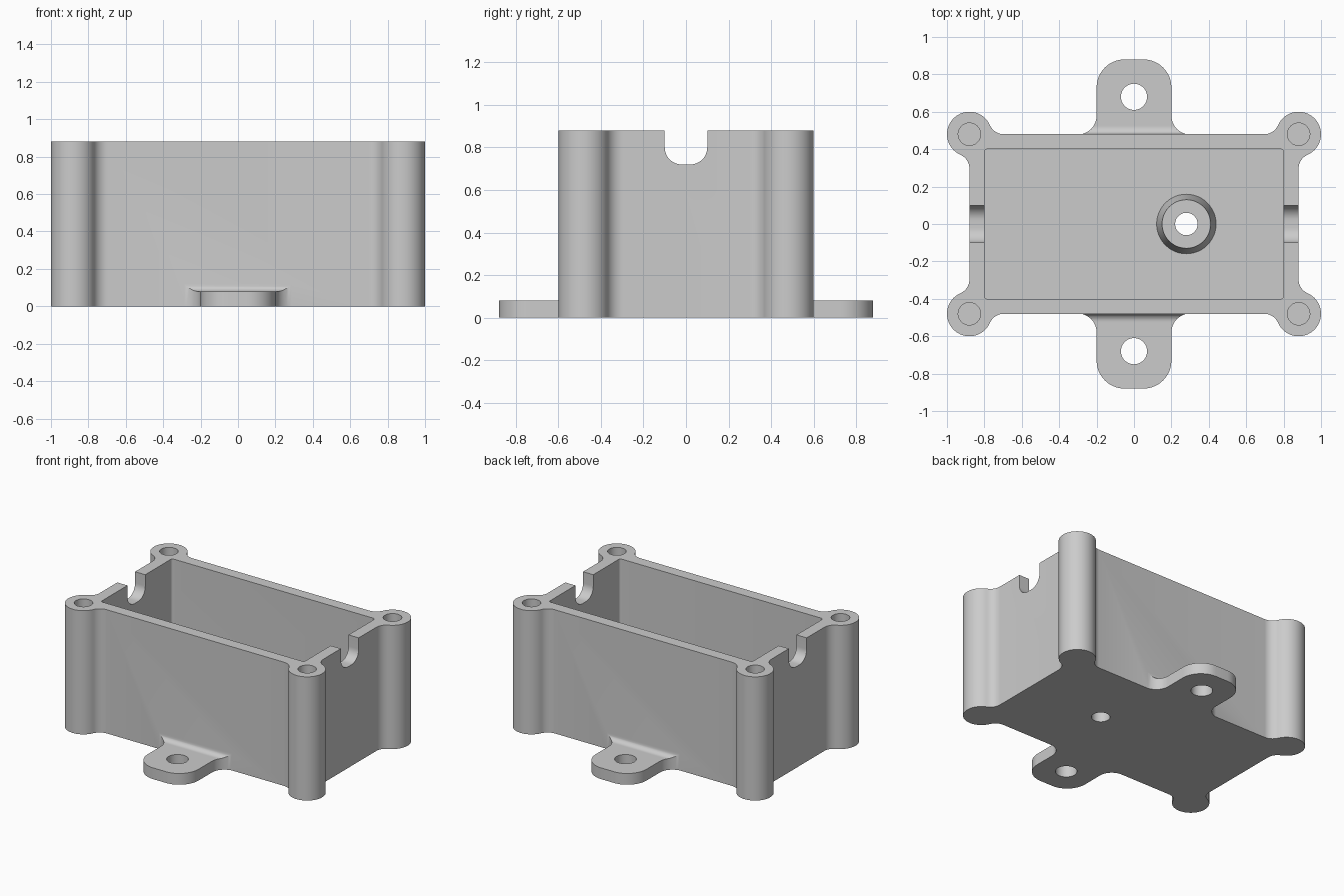
import bpy, bmesh
from math import sin, cos, radians, degrees, atan2, sqrt

cube = bpy.data.objects.get("Cube")
if cube:
    bpy.data.objects.remove(cube)

HEIGHT, FLOOR, WALL = 0.88, 0.08, 0.08
HALF_X, HALF_Y = 0.88, 0.48
POST_R, BLEND_R = 0.12, 0.08
BOSS_X = 0.28

grey = bpy.data.materials.new("grey plastic")
grey.use_nodes = True
colour = (0.6, 0.6, 0.6, 1)
grey.diffuse_color = colour
grey.node_tree.nodes["Principled BSDF"].inputs["Base Color"].default_value = colour


def arc(cx, cy, r, start, end, steps=12):
    angles = [radians(start + (end - start) * i / steps) for i in range(steps + 1)]
    return [(cx + r * cos(a), cy + r * sin(a)) for a in angles]


def mirror_x(points):
    return points + [(-x, y) for x, y in reversed(points)]


def rounded_rect(hx, hy, r):
    half = arc(hx - r, r - hy, r, -90, 0, 6) + arc(hx - r, hy - r, r, 0, 90, 6)
    return mirror_x(half)


def prism(name, outline, low, high, axis="z"):
    """Extrude an outline: (x, y) along z, or (y, z) along x."""
    bm = bmesh.new()
    place = (lambda a, b, c: (a, b, c)) if axis == "z" else (lambda a, b, c: (c, a, b))
    base = bm.faces.new([bm.verts.new(place(a, b, low)) for a, b in outline])
    moved = bmesh.ops.extrude_face_region(bm, geom=[base])["geom"]
    shift = place(0, 0, high - low)
    bmesh.ops.translate(bm, vec=shift, verts=[v for v in moved if isinstance(v, bmesh.types.BMVert)])
    bmesh.ops.remove_doubles(bm, verts=bm.verts, dist=1e-5)
    return finish(name, bm)


def cone(name, x, y, low, high, r_low, r_high):
    bm = bmesh.new()
    bmesh.ops.create_cone(bm, cap_ends=True, segments=48, radius1=r_low,
                          radius2=r_high, depth=high - low)
    bmesh.ops.translate(bm, vec=(x, y, (low + high) / 2), verts=bm.verts)
    return finish(name, bm)


def finish(name, bm):
    bmesh.ops.recalc_face_normals(bm, faces=bm.faces)
    mesh = bpy.data.meshes.new(name)
    bm.to_mesh(mesh)
    bm.free()
    mesh.materials.append(grey)
    obj = bpy.data.objects.new(name, mesh)
    bpy.context.collection.objects.link(obj)
    return obj


def combine(target, tool, operation):
    mod = target.modifiers.new("combine", "BOOLEAN")
    mod.operation, mod.solver, mod.object = operation, "EXACT", tool
    bpy.context.view_layer.objects.active = target
    bpy.ops.object.modifier_apply(modifier=mod.name)
    bpy.data.objects.remove(tool)


# Body outline: corner posts blended into the straight walls
reach = sqrt((POST_R + BLEND_R) ** 2 - BLEND_R ** 2)
turn = degrees(atan2(BLEND_R, reach))
quarter = (arc(HALF_X + BLEND_R, HALF_Y - reach, BLEND_R, 180, 90 + turn)
           + arc(HALF_X, HALF_Y, POST_R, turn - 90, 180 - turn, 32)
           + arc(HALF_X - reach, HALF_Y + BLEND_R, BLEND_R, -turn, -90))
right_half = [(x, -y) for x, y in reversed(quarter)] + quarter
body = prism("enclosure", mirror_x(right_half), 0, HEIGHT)

# Inner cavity
cavity = prism("cavity", rounded_rect(HALF_X - WALL, HALF_Y - WALL, 0.015), FLOOR, HEIGHT + 0.1)
combine(body, cavity, "DIFFERENCE")

# Mounting tabs: plan outline trimmed by a side profile with a filleted root
tab_half = ([(0.3, 0.44)] + arc(0.3, 0.579, 0.1, 270, 180)
            + arc(0.05, 0.73, 0.15, 0, 90))
side = ([(0.43, -0.1), (0.95, -0.1), (0.95, FLOOR)]
        + arc(HALF_Y + 0.04, FLOOR + 0.04, 0.04, 270, 180, 8) + [(0.43, 0.12)])
for sign in (-1, 1):
    tab = prism("mounting_tab", [(x, sign * y) for x, y in mirror_x(tab_half)], 0, 0.14)
    trim = prism("tab_trim", [(sign * y, z) for y, z in side], -0.5, 0.5, "x")
    combine(tab, trim, "INTERSECT")
    combine(body, tab, "UNION")
    combine(body, cone("tab_hole", 0, sign * 0.68, -0.1, 0.3, 0.07, 0.07), "DIFFERENCE")

# Tapered standoff on the floor, with a hole through the base
combine(body, cone("standoff", BOSS_X, 0, 0.04, 0.28, 0.165, 0.13), "UNION")
combine(body, cone("standoff_hole", BOSS_X, 0, -0.1, 0.5, 0.06, 0.06), "DIFFERENCE")

# Blind screw holes in the posts
for sx in (-1, 1):
    for sy in (-1, 1):
        hole = cone("screw_hole", sx * HALF_X, sy * HALF_Y, 0.48, HEIGHT + 0.1, 0.06, 0.06)
        combine(body, hole, "DIFFERENCE")

# Rounded cable notches through both end walls
notch_half = arc(0.02, 0.80, 0.08, -90, 0) + [(0.1, HEIGHT + 0.1)]
combine(body, prism("cable_notch", mirror_x(notch_half), -1.2, 1.2, "x"), "DIFFERENCE")

bpy.ops.object.select_all(action="DESELECT")
body.select_set(True)
bpy.context.view_layer.objects.active = body
bpy.ops.object.shade_smooth_by_angle(angle=radians(30))
